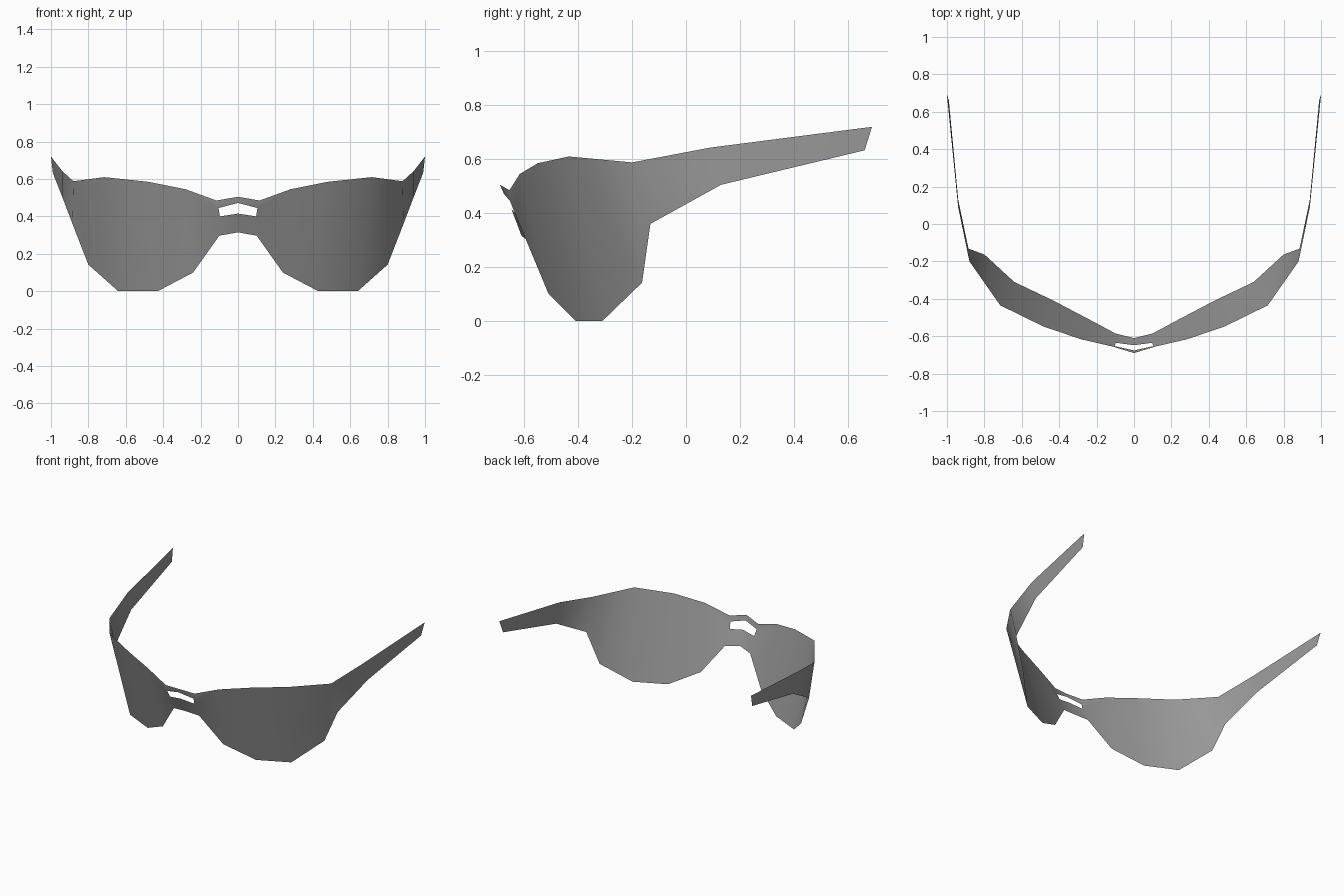
import bpy
import bmesh

cube = bpy.data.objects.get("Cube")
if cube:
    bpy.data.objects.remove(cube, do_unlink=True)

# One flat colour for the whole sheet
grey = bpy.data.materials.new("smoke_grey")
grey.use_nodes = True
colour = (0.32, 0.32, 0.32, 1)
grey.diffuse_color = colour
grey.node_tree.nodes["Principled BSDF"].inputs["Base Color"].default_value = colour

# Outline of the model's left half, from the bridge to the temple tip
upper = [(0, -0.69, 0.505), (0.115, -0.655, 0.485), (0.28, -0.617, 0.545),
         (0.48, -0.55, 0.585), (0.715, -0.435, 0.61), (0.88, -0.2, 0.588),
         (0.94, 0.09, 0.643), (1.0, 0.69, 0.72)]
lower = [(0, -0.61, 0.315), (0.1, -0.585, 0.297), (0.24, -0.51, 0.1),
         (0.43, -0.41, 0), (0.64, -0.31, 0), (0.8, -0.163, 0.142),
         (0.885, -0.132, 0.36), (0.94, 0.13, 0.505), (0.99, 0.663, 0.633)]
slot = [(0, -0.676, 0.472), (0.104, -0.653, 0.445),
        (0.097, -0.635, 0.4), (0, -0.648, 0.415)]

bm = bmesh.new()
up, low, gap = ([bm.verts.new(p) for p in pts] for pts in (upper, lower, slot))

# Bridge bars above and below the slot
bm.faces.new((up[0], gap[0], gap[1], up[1]))
bm.faces.new((gap[3], low[0], low[1], gap[2]))

# Lens, starting with the panel beside the slot
bm.faces.new((up[1], gap[1], up[2]))
bm.faces.new((gap[1], gap[2], up[2]))
bm.faces.new((gap[2], low[1], low[2], up[2]))
for i in range(2, 5):
    bm.faces.new((up[i], low[i], low[i + 1], up[i + 1]))

# Hinge corner and temple arm
bm.faces.new((up[5], low[5], low[6]))
for i in (5, 6):
    bm.faces.new((up[i], low[i + 1], low[i + 2], up[i + 1]))

for face in bm.faces:
    face.smooth = True
mesh = bpy.data.meshes.new("glasses_shell")
bm.to_mesh(mesh)
bm.free()
mesh.materials.append(grey)

# Mirror the half across the bridge
shell = bpy.data.objects.new("glasses_shell", mesh)
bpy.context.collection.objects.link(shell)
mirror = shell.modifiers.new("mirror", 'MIRROR')
mirror.use_axis[0] = True
mirror.use_clip = True
mirror.merge_threshold = 0.001
